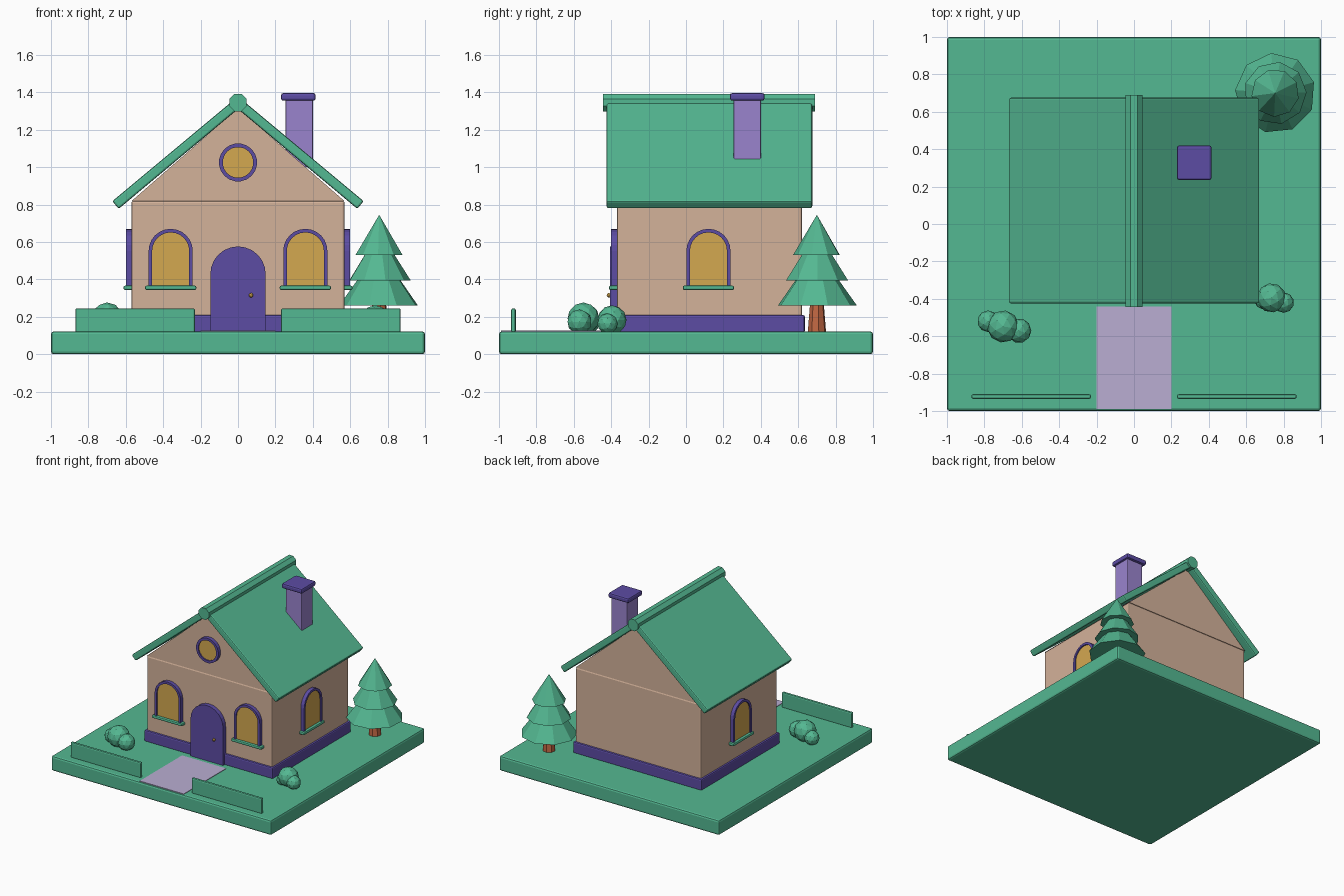
import bpy, bmesh, math
from mathutils import Matrix, Vector

if "Cube" in bpy.data.objects:
    bpy.data.objects.remove(bpy.data.objects["Cube"])


def material(name, rgb):
    """Flat material from 0-255 display colour."""
    lin = [((c / 255 + 0.055) / 1.055) ** 2.4 for c in rgb] + [1.0]
    m = bpy.data.materials.new(name)
    m.use_nodes = True
    m.diffuse_color = lin
    m.node_tree.nodes["Principled BSDF"].inputs["Base Color"].default_value = lin
    return m


GREEN = material("leaf green", (84, 184, 146))
WALL = material("warm plaster", (212, 178, 154))
PURPLE = material("deep purple", (92, 76, 164))
LILAC = material("chimney lilac", (154, 132, 206))
PATH = material("pale lilac paving", (186, 174, 210))
GOLD = material("gold glass", (212, 168, 80))
BARK = material("bark", (192, 102, 66))


def finish(name, bm, mat, bevel=0.0, segments=2):
    bmesh.ops.recalc_face_normals(bm, faces=bm.faces)
    mesh = bpy.data.meshes.new(name)
    bm.to_mesh(mesh)
    bm.free()
    mesh.materials.append(mat)
    ob = bpy.data.objects.new(name, mesh)
    bpy.context.collection.objects.link(ob)
    if bevel:
        mod = ob.modifiers.new("Soft edges", "BEVEL")
        mod.width, mod.segments, mod.limit_method = bevel, segments, "ANGLE"
    return ob


def box(name, x, y, z, mat, bevel=0.0):
    """Box from (min, max) pairs."""
    bm = bmesh.new()
    bmesh.ops.create_cube(bm, size=1)
    for v in bm.verts:
        v.co = [(a + b) / 2 + c * (b - a) for (a, b), c in zip((x, y, z), v.co)]
    return finish(name, bm, mat, bevel)


def prism(name, outline, y0, y1, mat, bevel=0.0, hole=None):
    """Extrude an x-z outline along y, optionally as a ring around a hole."""
    bm = bmesh.new()
    outer = [bm.verts.new((x, y0, z)) for x, z in outline]
    if hole:
        inner = [bm.verts.new((x, y0, z)) for x, z in hole]
        n = len(outer)
        faces = [bm.faces.new((outer[i], outer[(i + 1) % n], inner[(i + 1) % n], inner[i]))
                 for i in range(n)]
    else:
        faces = [bm.faces.new(outer)]
    ext = bmesh.ops.extrude_face_region(bm, geom=faces, use_keep_orig=True)
    moved = [g for g in ext["geom"] if isinstance(g, bmesh.types.BMVert)]
    bmesh.ops.translate(bm, verts=moved, vec=(0, y1 - y0, 0))
    return finish(name, bm, mat, bevel)


def arch(half, bottom, spring, steps=12):
    """Round-topped outline centred on x = 0."""
    curve = [(half * math.cos(math.pi * i / steps), spring + half * math.sin(math.pi * i / steps))
             for i in range(steps + 1)]
    return [(-half, bottom), (half, bottom)] + curve


def circle(r, z, n):
    return [(r * math.cos(math.tau * (i + 0.5) / n), z + r * math.sin(math.tau * (i + 0.5) / n))
            for i in range(n)]


def cone(name, at, r1, r2, z0, z1, sides, turn, mat):
    bm = bmesh.new()
    place = Matrix.Translation((*at, (z0 + z1) / 2)) @ Matrix.Rotation(turn, 4, "Z")
    bmesh.ops.create_cone(bm, cap_ends=True, segments=sides, radius1=r1, radius2=r2,
                          depth=z1 - z0, matrix=place)
    return finish(name, bm, mat)


# Ground, paving and low hedges
box("ground", (-1, 1), (-1, 1), (0, 0.122), GREEN, 0.015)
box("path", (-0.2, 0.2), (-0.99, -0.44), (0.115, 0.126), PATH)
for side, s in (("left", 1), ("right", -1)):
    box(side + "_hedge", sorted((s * 0.23, s * 0.87)), (-0.935, -0.91), (0.115, 0.245), GREEN, 0.01)

# House body
box("foundation", (-0.585, 0.585), (-0.385, 0.635), (0.115, 0.21), PURPLE, 0.01)
box("walls", (-0.57, 0.57), (-0.37, 0.62), (0.15, 0.82), WALL, 0.012)
prism("gable", [(-0.57, 0.818), (0.57, 0.818), (0, 1.315)], -0.37, 0.62, WALL)

# Roof slabs and ridge
for side, s in (("left", 1), ("right", -1)):
    slab = [(0, 1.378), (s * 0.672, 0.818), (s * 0.638, 0.777), (0, 1.31)]
    prism(side + "_roof", slab, -0.425, 0.675, GREEN, 0.01)
prism("roof_ridge", circle(0.05, 1.345, 8), -0.445, 0.69, GREEN)

# Chimney
box("chimney", (0.255, 0.4), (0.255, 0.4), (1.0, 1.36), LILAC, 0.005)
box("chimney_cap", (0.23, 0.415), (0.235, 0.42), (1.355, 1.396), PURPLE, 0.012)

# Arched windows: frame, pane and sill, placed by wall
front, left, right = 0, math.pi / 2, -math.pi / 2
for name, spot, turn in (("front_left", (0.36, -0.37, 0), front),
                         ("front_right", (-0.36, -0.37, 0), front),
                         ("left", (0.57, 0.12, 0), left),
                         ("right", (-0.57, 0.12, 0), right)):
    outer, inner = arch(0.118, 0.35, 0.552), arch(0.099, 0.365, 0.552)
    parts = [prism(name + "_window_frame", outer, -0.03, 0.01, PURPLE, hole=inner),
             prism(name + "_window_pane", inner, -0.02, 0.01, GOLD),
             box(name + "_window_sill", (-0.137, 0.137), (-0.042, 0.01), (0.343, 0.366), GREEN, 0.008)]
    for p in parts:
        p.matrix_world = Matrix.Translation(spot) @ Matrix.Rotation(turn, 4, "Z")

# Round gable window
prism("round_window_frame", circle(0.102, 1.025, 20), -0.4, -0.36, PURPLE, hole=circle(0.082, 1.025, 20))
prism("round_window_pane", circle(0.082, 1.025, 20), -0.39, -0.36, GOLD)

# Door and knob
prism("door", arch(0.148, 0.12, 0.428), -0.405, -0.36, PURPLE)
bm = bmesh.new()
bmesh.ops.create_icosphere(bm, subdivisions=2, radius=0.012,
                           matrix=Matrix.Translation((0.07, -0.412, 0.315)))
finish("door_knob", bm, GOLD)

# Fir tree: trunk and three tiers
spot = (0.755, 0.7)
cone("tree_trunk", spot, 0.05, 0.035, 0.115, 0.3, 8, 0.2, BARK)
for i, (r, z0, z1) in enumerate(((0.215, 0.26, 0.56), (0.168, 0.395, 0.66), (0.128, 0.53, 0.745))):
    cone("tree_tier_%d" % (i + 1), spot, r, 0, z0, z1, 9, 0.1 + 0.45 * i, GREEN)

# Faceted bushes
blobs = ((-0.78, -0.52, 0.058), (-0.7, -0.548, 0.086), (-0.615, -0.57, 0.066),
         (0.735, -0.395, 0.078), (0.8, -0.42, 0.055), (0.69, -0.41, 0.045))
for i, (x, y, r) in enumerate(blobs):
    bm = bmesh.new()
    bmesh.ops.create_icosphere(bm, subdivisions=2, radius=r, matrix=Matrix.Translation(
        (x, y, 0.115 + r * 0.88)) @ Matrix.Rotation(i * 1.1, 4, "Z"))
    finish("bush_part_%d" % (i + 1), bm, GREEN)
